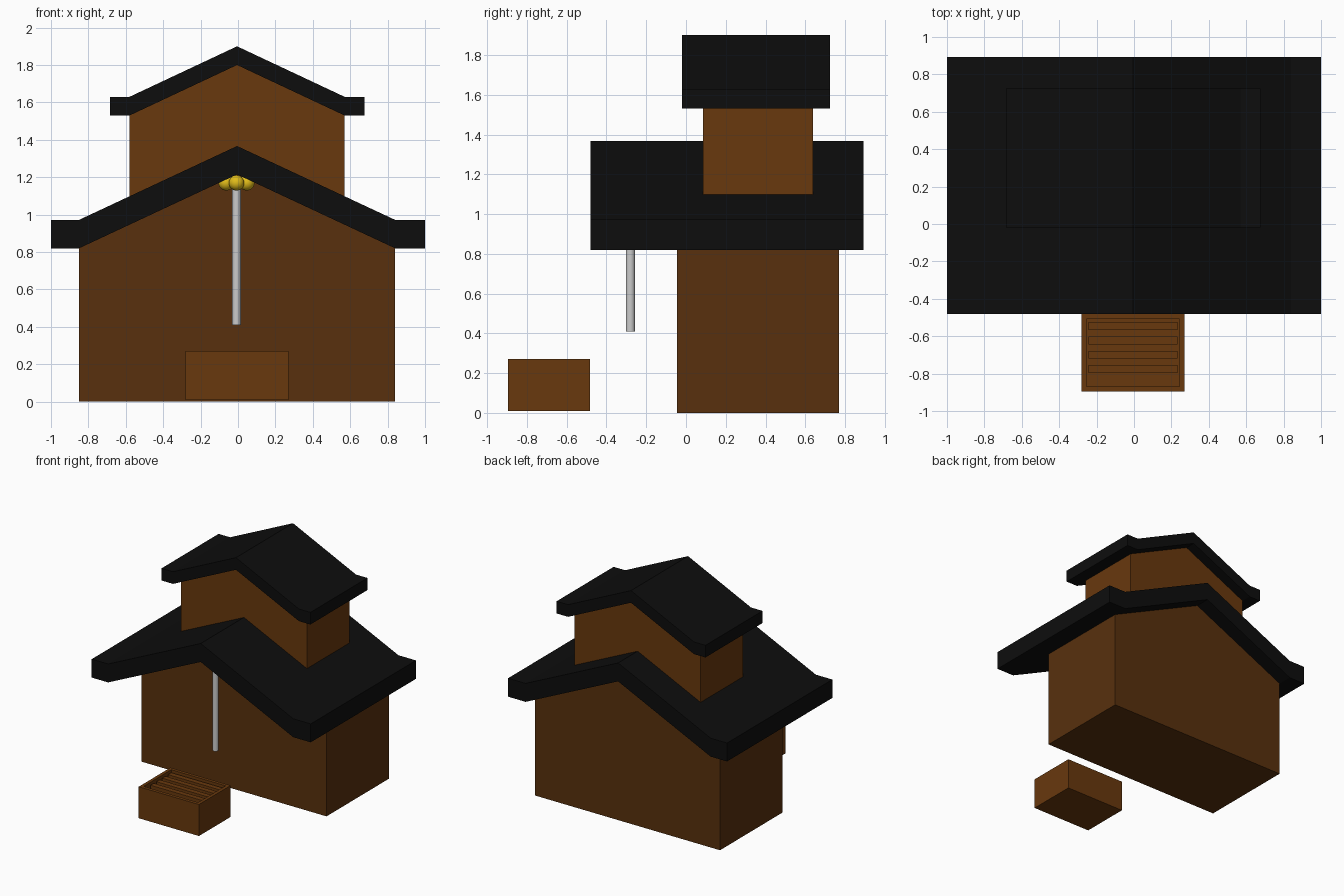
import bpy, bmesh, math

if "Cube" in bpy.data.objects:
    bpy.data.objects.remove(bpy.data.objects["Cube"])

CX = -0.005  # ridge line of the building


def material(name, rgb):
    m = bpy.data.materials.new(name)
    m.diffuse_color = (*rgb, 1)
    m.use_nodes = True
    m.node_tree.nodes["Principled BSDF"].inputs["Base Color"].default_value = m.diffuse_color
    return m


WOOD = material("wood", (0.14, 0.04, 0.004))
DARK_WOOD = material("dark_wood", (0.098, 0.03, 0.004))
BLACK = material("black_tile", (0.004, 0.004, 0.004))
GOLD = material("gold", (0.75, 0.5, 0.01))


def finish(name, bm, mat):
    bmesh.ops.recalc_face_normals(bm, faces=bm.faces)
    me = bpy.data.meshes.new(name)
    bm.to_mesh(me)
    bm.free()
    ob = bpy.data.objects.new(name, me)
    bpy.context.collection.objects.link(ob)
    me.materials.append(mat)
    return ob


def extrude_profile(name, pts, y0, y1, mat):
    """Extrude an x-z outline from y0 to y1."""
    bm = bmesh.new()
    face = bm.faces.new([bm.verts.new((x, y0, z)) for x, z in pts])
    res = bmesh.ops.extrude_face_region(bm, geom=[face])
    verts = [g for g in res["geom"] if isinstance(g, bmesh.types.BMVert)]
    bmesh.ops.translate(bm, verts=verts, vec=(0, y1 - y0, 0))
    return finish(name, bm, mat)


def roof(name, edge, wall, eave, ridge, thick, y0, y1):
    """Gable roof slab with short flat eaves."""
    under = [(CX - edge, eave), (CX - wall, eave), (CX, ridge),
             (CX + wall, eave), (CX + edge, eave)]
    over = [(x, z + thick) for x, z in reversed(under)]
    extrude_profile(name, under + over, y0, y1, BLACK)


def box(name, x0, x1, y0, y1, z0, z1, mat):
    return extrude_profile(name, [(x0, z0), (x1, z0), (x1, z1), (x0, z1)], y0, y1, mat)


# Lower hall and its roof
W1 = 0.845
extrude_profile("lower_hall", [(CX - W1, 0), (CX + W1, 0), (CX + W1, 0.82),
                (CX, 1.215), (CX - W1, 0.82)], -0.045, 0.77, DARK_WOOD)
roof("lower_roof", 1.0, W1, 0.82, 1.215, 0.152, -0.48, 0.893)

# Upper hall, seated on the slopes of the lower roof
W2 = 0.575
extrude_profile("upper_hall", [(CX - W2, 1.098), (CX, 1.367), (CX + W2, 1.098),
                (CX + W2, 1.53), (CX, 1.80), (CX - W2, 1.53)], 0.085, 0.638, WOOD)
roof("upper_roof", 0.68, W2, 1.53, 1.80, 0.10, -0.02, 0.725)

# Bell rope
bpy.ops.mesh.primitive_cylinder_add(vertices=32, radius=0.023, depth=0.79,
                                    location=(CX - 0.003, -0.28, 0.805))
bpy.context.object.name = "bell_rope"
bpy.ops.object.shade_smooth_by_angle()

# Ring of bells around the rope
for i in range(4):
    a = i * math.pi / 2
    bpy.ops.mesh.primitive_uv_sphere_add(
        segments=32, ring_count=16, radius=0.041,
        location=(CX - 0.003 + 0.055 * math.cos(a), -0.28 + 0.055 * math.sin(a), 1.17))
    bell = bpy.context.object
    bell.name = f"bell_{i + 1}"
    bell.data.materials.append(GOLD)
    bpy.ops.object.shade_smooth_by_angle()

# Offering box: solid block with its top face inset and sunk
bx = box("offering_box", -0.28, 0.27, -0.895, -0.482, 0.01, 0.27, WOOD)
bm = bmesh.new()
bm.from_mesh(bx.data)
bm.faces.ensure_lookup_table()
top = max(bm.faces, key=lambda f: f.calc_center_median().z)
bmesh.ops.inset_region(bm, faces=[top], thickness=0.038)
res = bmesh.ops.extrude_face_region(bm, geom=[top])
bmesh.ops.translate(bm, vec=(0, 0, -0.06),
                    verts=[g for g in res["geom"] if isinstance(g, bmesh.types.BMVert)])
if top.is_valid:
    bmesh.ops.delete(bm, geom=[top], context='FACES_ONLY')
bmesh.ops.recalc_face_normals(bm, faces=bm.faces)
bm.to_mesh(bx.data)
bm.free()

# Slats across the opening
for i in range(4):
    y = -0.546 - i * 0.0765
    box(f"box_slat_{i + 1}", -0.242, 0.232, y - 0.021, y + 0.021, 0.215, 0.255, WOOD)

# Centre the roof edges exactly on x = 0
for n in ("lower_roof",):
    for v in bpy.data.objects[n].data.vertices:
        if abs(v.co.x) > 0.9:
            v.co.x = math.copysign(1.0, v.co.x)
